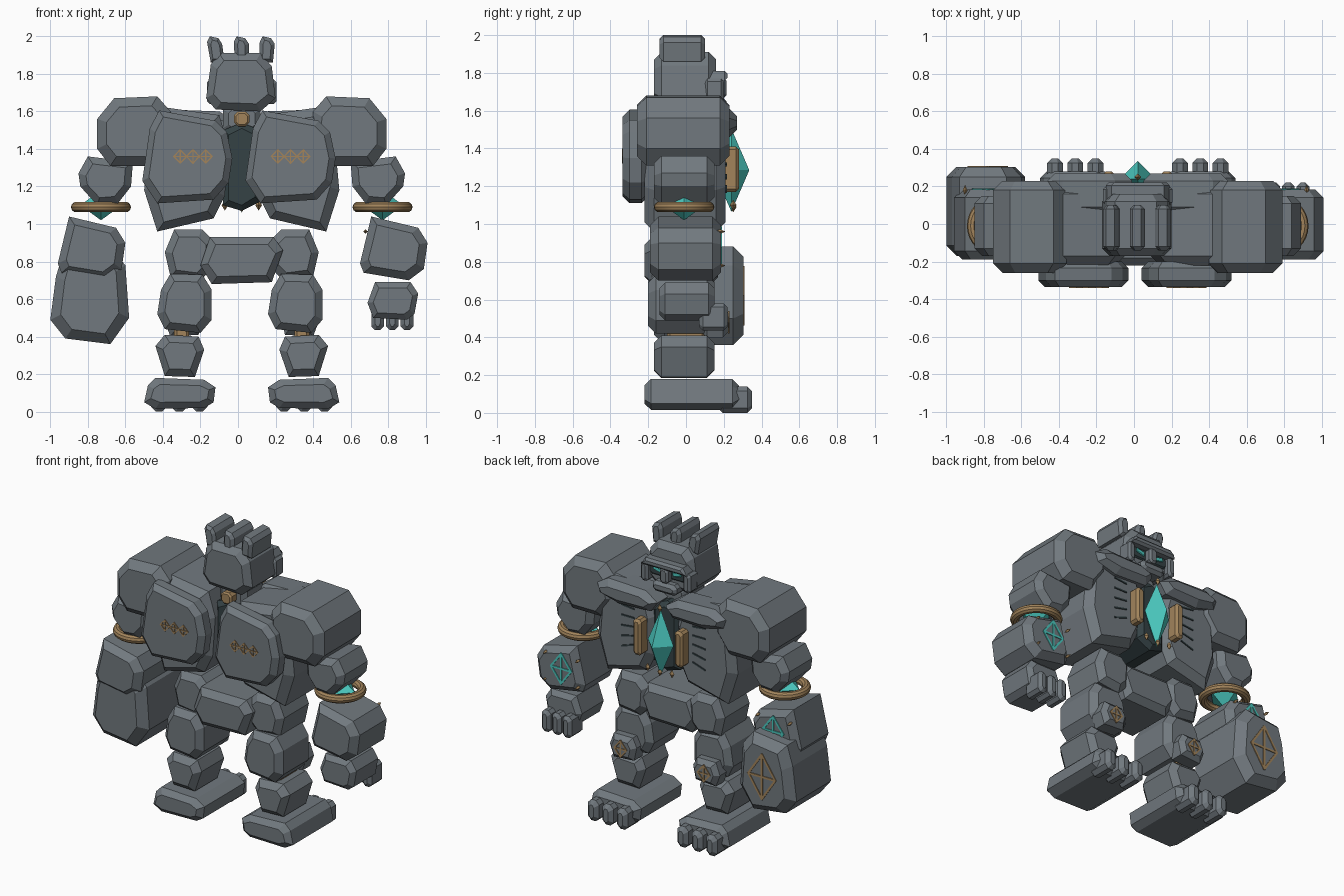
import bpy, bmesh
from math import atan2, pi
from mathutils import Matrix, Vector

cube = bpy.data.objects.get("Cube")
if cube:
    bpy.data.objects.remove(cube)

MID = .02  # symmetry plane of the body


def material(name, rgb):
    m = bpy.data.materials.new(name)
    m.use_nodes = True
    m.diffuse_color = (*rgb, 1)
    m.node_tree.nodes["Principled BSDF"].inputs["Base Color"].default_value = (*rgb, 1)
    return m


STONE = material("grey stone", (.165, .19, .21))
GOLD = material("dull gold", (.36, .23, .105))
TEAL = material("teal crystal", (.07, .58, .52))
DARK = material("dark core", (.035, .055, .06))


def finish(name, bm, mat):
    bmesh.ops.recalc_face_normals(bm, faces=bm.faces)
    mesh = bpy.data.meshes.new(name)
    bm.to_mesh(mesh)
    bm.free()
    mesh.materials.append(mat)
    obj = bpy.data.objects.new(name, mesh)
    bpy.context.collection.objects.link(obj)
    return obj


def stone(name, pts, y0, y1, c=.04, mat=STONE):
    """Prism along y from an xz outline, with chamfered ends."""
    xs, zs = [p[0] for p in pts], [p[1] for p in pts]
    cx, cz = (min(xs) + max(xs)) / 2, (min(zs) + max(zs)) / 2
    kx, kz = 1 - 2 * c / (max(xs) - min(xs)), 1 - 2 * c / (max(zs) - min(zs))
    bm = bmesh.new()
    rings = []
    for y, inset in ((y0, True), (y0 + c, False), (y1 - c, False), (y1, True)):
        sx, sz = (kx, kz) if inset else (1, 1)
        rings.append([bm.verts.new((cx + (x - cx) * sx, y, cz + (z - cz) * sz)) for x, z in pts])
    n = len(pts)
    for a, b in zip(rings, rings[1:]):
        for i in range(n):
            bm.faces.new((a[i], a[(i + 1) % n], b[(i + 1) % n], b[i]))
    bm.faces.new(rings[0])
    bm.faces.new(rings[-1])
    return finish(name, bm, mat)


def mirrored(pts):
    return [(2 * MID - x, z) for x, z in pts]


def pair(name, pts, y0, y1, c=.04, shift=None, mat=STONE):
    """Right part as given; left part mirrored, or moved by shift."""
    stone("right_" + name, pts, y0, y1, c, mat)
    other = [(x + shift, z) for x, z in pts] if shift else mirrored(pts)
    stone("left_" + name, other, y0, y1, c, mat)


def octagon(x0, x1, z0, z1, k):
    return [(x0 + k, z0), (x1 - k, z0), (x1, z0 + k), (x1, z1 - k),
            (x1 - k, z1), (x0 + k, z1), (x0, z1 - k), (x0, z0 + k)]


def gem(name, centre, size, mat, sides=4):
    bm = bmesh.new()
    c, (rx, ry, rz) = Vector(centre), size
    tips = [bm.verts.new(c + Vector((0, 0, s * rz))) for s in (1, -1)]
    belt = [bm.verts.new(c + Vector(d)) for d in ((rx, 0, 0), (0, ry, 0), (-rx, 0, 0), (0, -ry, 0))]
    for tip in tips:
        for i in range(4):
            bm.faces.new((tip, belt[i], belt[(i + 1) % 4]))
    return finish(name, bm, mat)


def lines(name, segments, y, width, mat):
    """Thin painted strokes lying in the plane at depth y."""
    bm = bmesh.new()
    for a, b in segments:
        d = Vector((b[0] - a[0], 0, b[1] - a[1]))
        place = Matrix.Translation(((a[0] + b[0]) / 2, y, (a[1] + b[1]) / 2))
        turn = Matrix.Rotation(-atan2(d.z, d.x), 4, 'Y')
        scale = Matrix.Diagonal((d.length + width / 2, .008, width, 1))
        bmesh.ops.create_cube(bm, size=1, matrix=place @ turn @ scale)
    return finish(name, bm, mat)


def rune(x, z, rx, rz):
    """Diamond outline with a cross inside."""
    e, n, w, s = (x + rx, z), (x, z + rz), (x - rx, z), (x, z - rz)
    return [(e, n), (n, w), (w, s), (s, e), (n, s), (w, e)]


# Head, crest and neck
stone("head", [(-.17, 1.67), (-.145, 1.85), (-.1, 1.91), (.12, 1.91),
               (.18, 1.84), (.2, 1.67), (.12, 1.6), (-.12, 1.61)], -.17, .16)
for i, lean in enumerate((-.015, 0, .01)):
    x = -.11 + i * .128
    stone(f"crest_{i + 1}", [(x - .035, 1.86), (x + .04, 1.86), (x + .04 + lean, 1.96),
                             (x + .02 + lean, 1.99), (x - .025 + lean, 2), (x - .04 + lean, 1.97)],
          -.14, .1, .02)
stone("neck", octagon(-.08, .12, 1.48, 1.64, .03), -.1, .12, .03)
stone("neck_clasp", octagon(-.02, .06, 1.52, 1.6, .02), -.16, -.08, .01, GOLD)

# Face
stone("brow", [(-.15, 1.76), (.19, 1.76), (.16, 1.81), (-.12, 1.81)], .1, .22, .015)
stone("nose", octagon(-.01, .05, 1.67, 1.77, .015), .12, .215, .012)
stone("mouth", octagon(-.07, .11, 1.6, 1.67, .02), .08, .215, .02)
stone("eye_recess", octagon(-.12, .16, 1.69, 1.765, .02), .12, .17, .008, DARK)
pair("eye", [(-.085, 1.73), (-.025, 1.715), (-.02, 1.74), (-.08, 1.755)], .165, .178, .004, mat=TEAL)
pair("cheek", octagon(-.165, -.11, 1.64, 1.77, .015), .1, .2, .015)

# Torso
pair("chest", [(-.38, 1.62), (-.1, 1.58), (-.05, 1.42), (-.07, 1.15),
               (-.13, 1.03), (-.43, .96), (-.5, 1.18), (-.47, 1.5)], -.22, .21, .05)
pair("back_plate", [(-.42, 1.605), (-.12, 1.55), (-.06, 1.49), (-.03, 1.35), (-.05, 1.22),
                    (-.13, 1.13), (-.43, 1.11), (-.51, 1.23), (-.47, 1.51)], -.335, -.2, .035, .55)
pair("collar", [(-.46, 1.56), (-.38, 1.61), (-.1, 1.6), (-.01, 1.54),
                (-.06, 1.47), (-.3, 1.46), (-.44, 1.5)], .05, .27, .04)
stone("core", [(-.08, 1.5), (.02, 1.54), (.12, 1.5), (.12, 1.12), (.02, 1.07), (-.08, 1.1)],
      -.14, .2, .03, DARK)
gem("chest_crystal", (MID, .24, 1.285), (.095, .095, .22), TEAL)
pair("chest_bar", octagon(-.165, -.105, 1.17, 1.41, .015), .17, .28, .015, mat=GOLD)
for i, (dx, z) in enumerate(((0, 1.52), (0, 1.09), (-.09, 1.1), (.09, 1.1))):
    gem(f"chest_stud_{i + 1}", (MID + dx, .25, z), (.018, .018, .028), GOLD)
stone("pelvis", [(-.15, .93), (.19, .93), (.24, .86), (.18, .69), (-.14, .68), (-.2, .78)], -.22, .17)

# Cracks on the chest
cracks = [((-.2, 1.2 + i * .06), (-.29, 1.17 + i * .07)) for i in range(5)]
lines("right_chest_cracks", cracks, .212, .01, DARK)
lines("left_chest_cracks", [mirrored(s) for s in cracks], .212, .01, DARK)

# Arms
pair("shoulder", [(-.66, 1.67), (-.43, 1.68), (-.36, 1.6), (-.35, 1.45),
                  (-.45, 1.31), (-.68, 1.31), (-.75, 1.4), (-.75, 1.56)], -.26, .23, .05)
pair("upper_arm", [(-.8, 1.36), (-.56, 1.33), (-.57, 1.2), (-.64, 1.11),
                   (-.75, 1.1), (-.84, 1.2), (-.85, 1.27)], -.17, .15)
pair("forearm", [(-.9, 1.04), (-.65, .98), (-.6, .9), (-.62, .76),
                 (-.7, .7), (-.94, .74), (-.96, .79)], -.19, .185, .045, 1.61)
for side, s in (("right", -1), ("left", 1)):
    x = MID + s * .75
    bpy.ops.mesh.primitive_torus_add(location=(x, -.01, 1.09), major_radius=.132, minor_radius=.028,
                                     major_segments=32, minor_segments=10)
    ring = bpy.context.object
    ring.name = side + "_arm_ring"
    ring.data.materials.append(GOLD)
    bpy.ops.object.shade_smooth_by_angle()
    gem(side + "_elbow_crystal", (x, -.01, 1.1), (.11, .11, .08), TEAL)
    ex = x + s * .03 if s > 0 else x - .05
    lines(side + "_forearm_rune", rune(ex, .88, .075, .1), .186, .013, TEAL)
    for i, (dx, dz) in enumerate(((-.12, .08), (.12, .08), (-.12, -.1), (.12, -.1))):
        gem(f"{side}_forearm_stud_{i + 1}", (ex + dx, .18, .88 + dz), (.012, .03, .012), GOLD)

# Stone fist on the right, open hand on the left
stone("right_fist", [(-.93, .85), (-.68, .88), (-.6, .78), (-.58, .5),
                     (-.68, .36), (-.92, .39), (-1, .49), (-.97, .72)], -.17, .305, .055)
lines("right_fist_rune", rune(-.78, .62, .1, .15), .306, .014, GOLD)
stone("left_hand", [(.73, .69), (.92, .69), (.96, .63), (.94, .52),
                    (.9, .49), (.72, .5), (.69, .58)], -.14, .15, .03)
for i in range(3):
    x = .71 + i * .078
    stone(f"left_finger_{i + 1}", octagon(x, x + .068, .435, .58, .02), .07, .22, .02)

# Legs
pair("hip", [(-.34, .97), (-.19, .97), (-.13, .91), (-.14, .76),
             (-.2, .7), (-.36, .72), (-.39, .85)], -.16, .18)
pair("thigh", [(-.36, .735), (-.19, .73), (-.14, .65), (-.14, .49),
               (-.2, .42), (-.39, .44), (-.43, .52), (-.41, .65)], -.2, .15, .04, .59)
pair("knee", [(-.36, .56), (-.22, .56), (-.19, .5), (-.21, .41), (-.36, .4), (-.39, .48)], .08, .225, .03)
pair("knee_joint", octagon(-.34, -.26, .37, .46, .02), -.1, .1, .015, mat=GOLD)
pair("shin", [(-.39, .41), (-.21, .4), (-.18, .33), (-.23, .185),
              (-.39, .19), (-.44, .35)], -.17, .15)
pair("foot", [(-.44, .18), (-.18, .17), (-.12, .13), (-.13, .05),
              (-.18, .02), (-.44, .015), (-.5, .05), (-.48, .14)], -.22, .28, .035)
for side, s in (("right", -1), ("left", 1)):
    lines(side + "_knee_rune", rune(MID + s * .31, .48, .045, .055), .226, .01, GOLD)
    for i in range(3):
        x = MID + s * (.225 + i * .108)
        stone(f"{side}_toe_{i + 1}", octagon(x - .042, x + .042, 0, .14, .025), .17, .35, .025)
    # Row of three small runes on the back plate
    row = [seg for i in (-1, 0, 1) for seg in rune(MID + s * .26 + i * .068, 1.36, .034, .036)]
    lines(side + "_back_runes", row, -.336, .007, GOLD)
